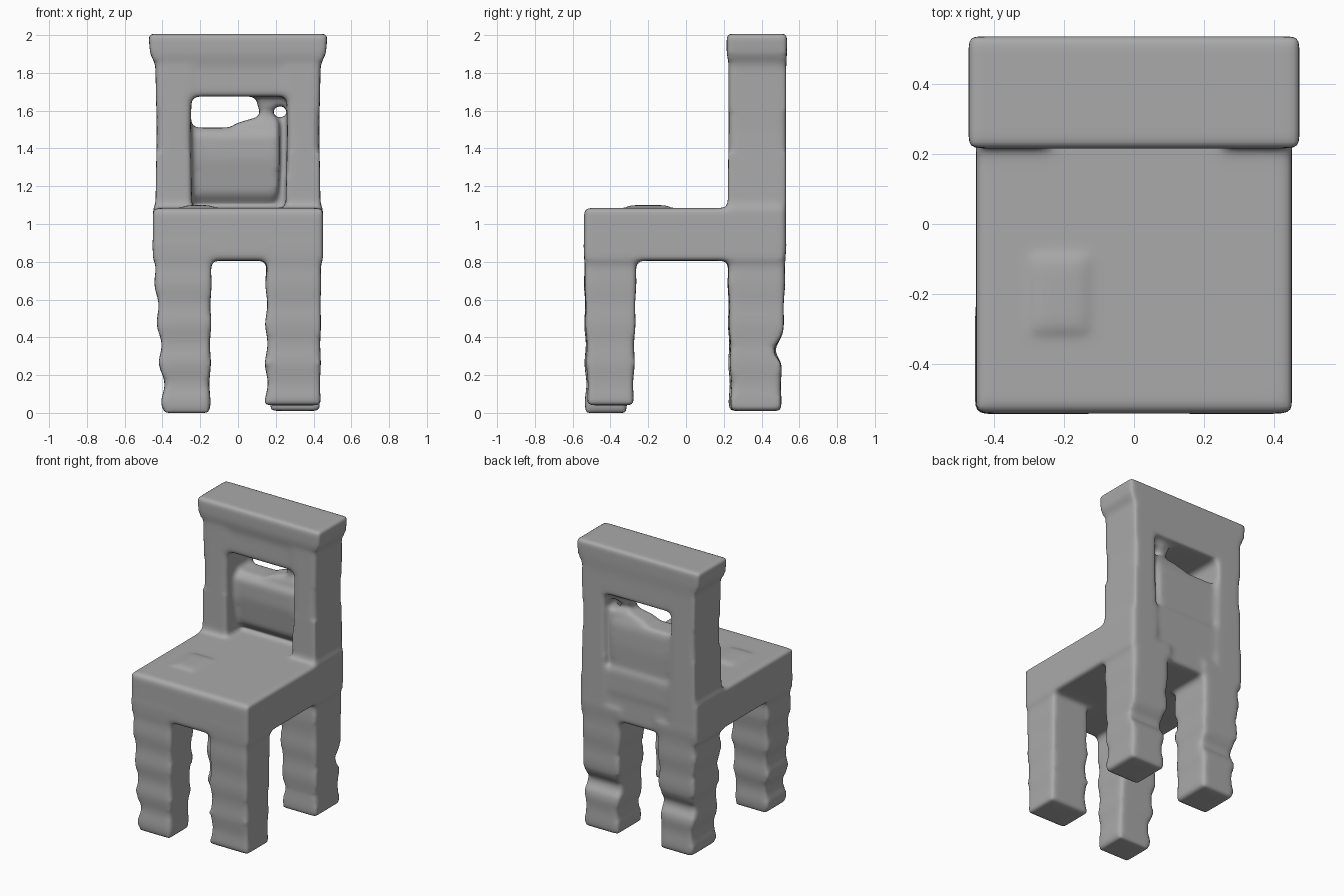
import bpy, bmesh, math

old = bpy.data.objects.get("Cube")
if old:
    bpy.data.objects.remove(old, do_unlink=True)

clay = bpy.data.materials.new("grey clay")
clay.use_nodes = True
GREY = (0.4, 0.4, 0.4, 1)
clay.diffuse_color = GREY
clay.node_tree.nodes["Principled BSDF"].inputs["Base Color"].default_value = GREY

bm = bmesh.new()


def loft(rings):
    """Closed block through rectangular rings (z, x0, x1, y0, y1)."""
    loops = [[bm.verts.new(p) for p in ((a, c, z), (b, c, z), (b, d, z), (a, d, z))]
             for z, a, b, c, d in rings]
    bm.faces.new(loops[0][::-1])
    bm.faces.new(loops[-1])
    for low, high in zip(loops, loops[1:]):
        for i in range(4):
            j = (i + 1) % 4
            bm.faces.new((low[i], low[j], high[j], high[i]))


def box(x0, x1, y0, y1, z0, z1):
    loft([(z0, x0, x1, y0, y1), (z1, x0, x1, y0, y1)])


def leg(foot, head, ripple, notch=0.0):
    """Hand-modelled leg: tapers from head to foot, with lumps and a rear notch."""
    rings = []
    steps = 24
    for i in range(steps + 1):
        t = i / steps
        z, a, b, c, d = (f + (h - f) * t for f, h in zip(foot, head))
        lump = ripple * math.sin(z * 30) * (1 - t * 0.6)
        dent = notch * math.exp(-((z - 0.33) / 0.05) ** 2)
        rings.append((z, a - lump, b + lump * 0.3, c - lump * 0.4, d + lump * 0.4 - dent))
    loft(rings)


# Legs
leg((0.0, -0.39, -0.15, -0.53, -0.32), (0.9, -0.45, -0.14, -0.54, -0.26), 0.016)
leg((0.04, 0.15, 0.435, -0.52, -0.28), (0.9, 0.15, 0.44, -0.54, -0.26), 0.01)
leg((0.01, -0.39, -0.15, 0.23, 0.50), (0.9, -0.44, -0.14, 0.22, 0.53), 0.012, 0.04)
leg((0.01, 0.18, 0.43, 0.24, 0.50), (0.9, 0.14, 0.44, 0.22, 0.53), 0.01, 0.05)

# Seat slab with a faint swelling near the front corner
box(-0.45, 0.45, -0.54, 0.52, 0.805, 1.085)
box(-0.28, -0.14, -0.3, -0.1, 1.0, 1.1)

# Back posts, slightly flared toward the top
for x0, x1 in ((-0.44, -0.24), (0.25, 0.44)):
    loft([(0.9, x0, x1, 0.22, 0.53), (1.5, x0 + 0.01, x1 - 0.01, 0.225, 0.53),
          (1.95, x0, x1, 0.225, 0.53)])

# Top rail and its overhanging cap
box(-0.42, 0.42, 0.23, 0.53, 1.675, 1.95)
loft([(1.83, -0.43, 0.43, 0.23, 0.53), (1.9, -0.465, 0.465, 0.215, 0.535),
      (2.007, -0.475, 0.475, 0.215, 0.535)])

# Bulging back panel with a higher left end
loft([(1.09, -0.22, 0.19, 0.40, 0.51), (1.16, -0.24, 0.21, 0.34, 0.51),
      (1.35, -0.26, 0.22, 0.31, 0.515), (1.47, -0.26, 0.22, 0.31, 0.51),
      (1.51, -0.25, 0.20, 0.35, 0.50)])
loft([(1.4, -0.08, 0.22, 0.32, 0.50), (1.53, -0.02, 0.22, 0.34, 0.49),
      (1.56, 0.08, 0.21, 0.36, 0.48)])

# Lower back strip, and filler joining the panel to the left post
box(-0.3, 0.3, 0.40, 0.525, 1.0, 1.17)
box(0.16, 0.3, 0.40, 0.49, 1.1, 1.565)

# Strand dividing the slot from the small hole beside it
loft([(1.5, 0.10, 0.20, 0.35, 0.48), (1.59, 0.115, 0.185, 0.36, 0.46),
      (1.72, 0.08, 0.21, 0.34, 0.48)])
box(0.15, 0.3, 0.34, 0.48, 1.625, 1.72)

bmesh.ops.recalc_face_normals(bm, faces=bm.faces)
mesh = bpy.data.meshes.new("chair")
bm.to_mesh(mesh)
bm.free()
mesh.materials.append(clay)
chair = bpy.data.objects.new("chair", mesh)
bpy.context.collection.objects.link(chair)

# Fuse the blocks and soften every edge
fuse = chair.modifiers.new("fuse", "REMESH")
fuse.mode = "VOXEL"
fuse.voxel_size = 0.016
fuse.use_smooth_shade = True
soften = chair.modifiers.new("soften", "SMOOTH")
soften.factor = 0.5
soften.iterations = 10
